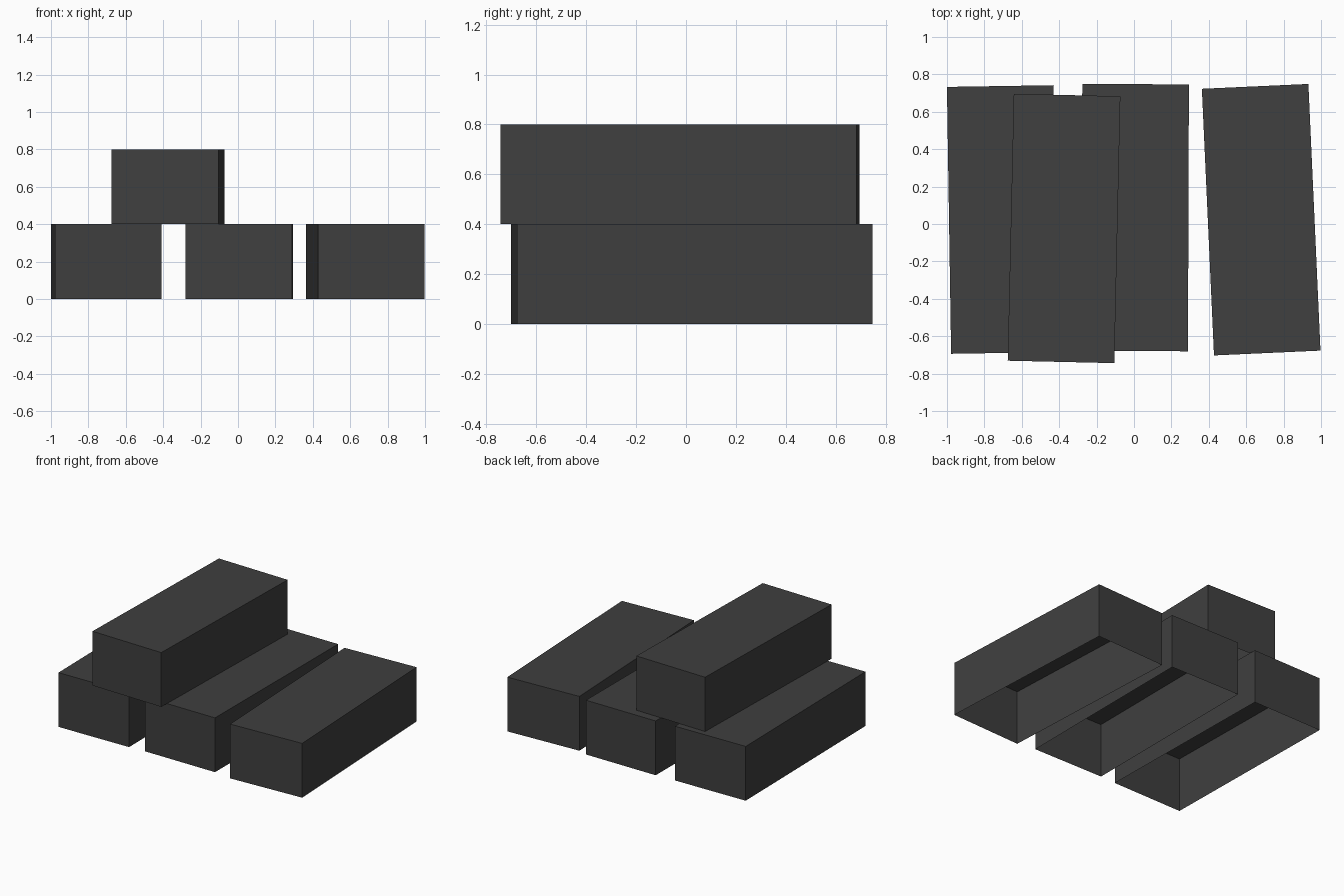
import bpy
import bmesh
from math import radians

cube = bpy.data.objects.get("Cube")
if cube:
    bpy.data.objects.remove(cube, do_unlink=True)

WIDTH, LENGTH, HEIGHT = 0.57, 1.427, 0.4

# Charcoal surface shared by every block
charcoal = bpy.data.materials.new("charcoal")
charcoal.use_nodes = True
colour = (0.05, 0.05, 0.05, 1)
charcoal.diffuse_color = colour
charcoal.node_tree.nodes["Principled BSDF"].inputs["Base Color"].default_value = colour

# One block shell, open underneath, origin at the centre of its base
mesh = bpy.data.meshes.new("block")
bm = bmesh.new()
bmesh.ops.create_cube(bm, size=1)
bmesh.ops.translate(bm, verts=bm.verts, vec=(0, 0, 0.5))
bmesh.ops.scale(bm, verts=bm.verts, vec=(WIDTH, LENGTH, HEIGHT))
base = [f for f in bm.faces if f.normal.z < -0.5]
bmesh.ops.delete(bm, geom=base, context="FACES_ONLY")
bm.to_mesh(mesh)
bm.free()
mesh.materials.append(charcoal)


def place_block(name, x, y, z, turn):
    block = bpy.data.objects.new(name, mesh)
    block.location = (x, y, z)
    block.rotation_euler.z = radians(turn)
    bpy.context.collection.objects.link(block)


# Three blocks in a loose row, one stacked across the gap
place_block("right_block", -0.704, 0.024, 0, 0.9)
place_block("middle_block", 0.006, 0.034, 0, -0.2)
place_block("left_block", 0.68, 0.023, 0, 2.6)
place_block("top_block", -0.374, -0.024, HEIGHT, -1.3)
